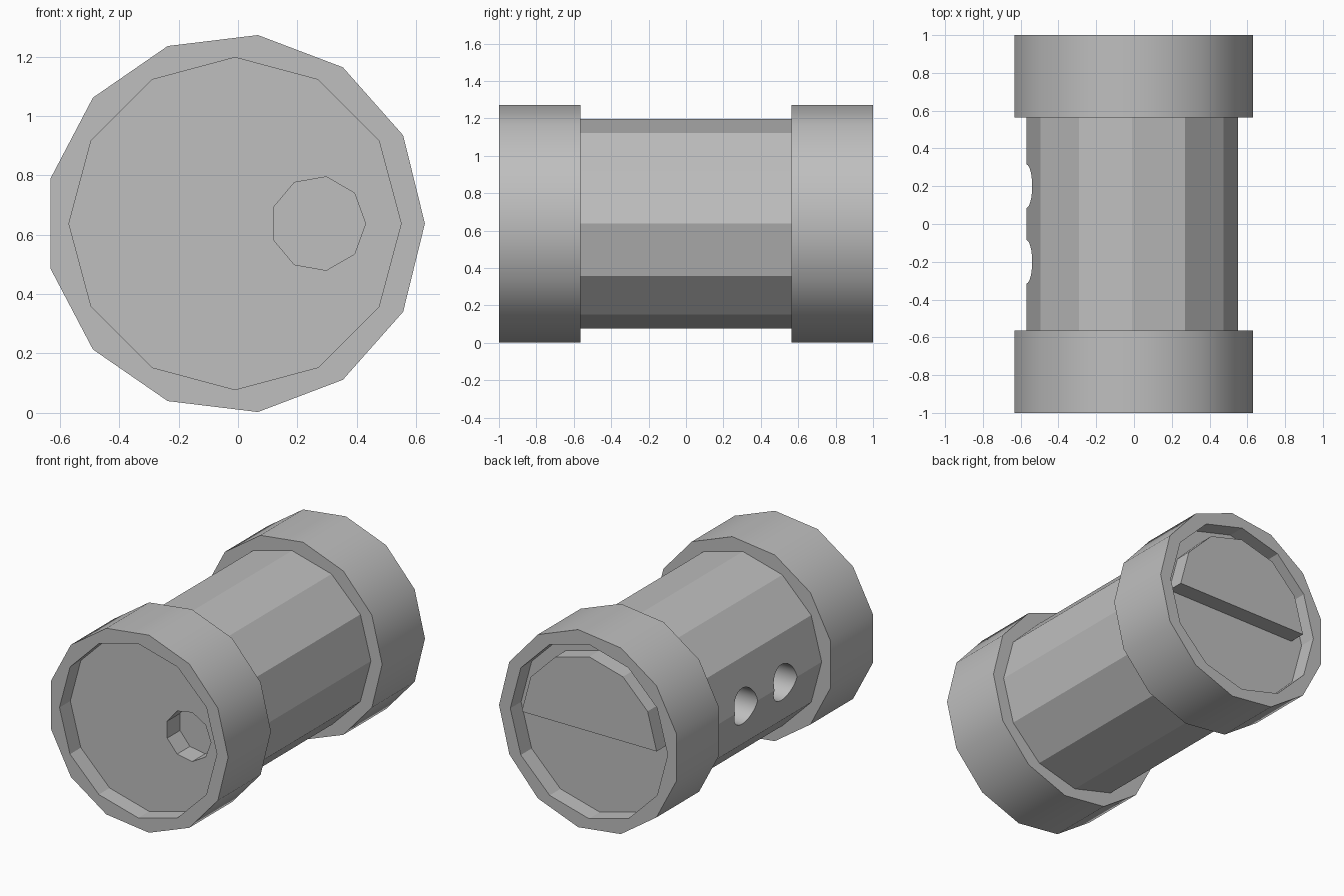
import bpy
import bmesh
from math import cos, sin, pi, radians
from mathutils import Vector

cube = bpy.data.objects.get("Cube")
if cube:
    bpy.data.objects.remove(cube, do_unlink=True)

CX, CZ = -0.01, 0.637      # axis of the canister
CAP_R, BODY_R = 0.64, 0.56
CAP_IN, RECESS = 0.565, 0.11

grey = bpy.data.materials.new("plain grey")
grey.use_nodes = True
grey.diffuse_color = (0.52, 0.52, 0.52, 1)
grey.node_tree.nodes["Principled BSDF"].inputs["Base Color"].default_value = grey.diffuse_color


def ring(sides, radius, u=CX, v=CZ, sweep=2 * pi):
    """Points of a regular polygon, or of an arc of one."""
    count = round(sides * sweep / (2 * pi))
    if sweep < 2 * pi:
        count += 1
    return [(u + radius * cos(2 * pi * i / sides),
             v + radius * sin(2 * pi * i / sides)) for i in range(count)]


def prism(name, points, start, end, axis="y"):
    """Extrude a polygon along y (points are x, z) or along x (points are y, z)."""
    bm = bmesh.new()
    place = (lambda u, v: (u, start, v)) if axis == "y" else (lambda u, v: (start, u, v))
    shift = Vector((0, end - start, 0) if axis == "y" else (end - start, 0, 0))
    face = bm.faces.new([bm.verts.new(place(u, v)) for u, v in points])
    out = bmesh.ops.extrude_face_region(bm, geom=[face], use_keep_orig=True)
    verts = [g for g in out["geom"] if isinstance(g, bmesh.types.BMVert)]
    bmesh.ops.translate(bm, verts=verts, vec=shift)
    bmesh.ops.recalc_face_normals(bm, faces=bm.faces)
    mesh = bpy.data.meshes.new(name)
    bm.to_mesh(mesh)
    bm.free()
    mesh.materials.append(grey)
    obj = bpy.data.objects.new(name, mesh)
    bpy.context.collection.objects.link(obj)
    return obj


def activate(obj):
    bpy.ops.object.select_all(action="DESELECT")
    obj.select_set(True)
    bpy.context.view_layer.objects.active = obj


def cut(obj, cutter):
    """Subtract the cutter from the object, then discard it."""
    cutter.hide_render = True
    mod = obj.modifiers.new("cut", "BOOLEAN")
    mod.operation = "DIFFERENCE"
    mod.solver = "EXACT"
    mod.object = cutter
    activate(obj)
    bpy.ops.object.modifier_apply(modifier=mod.name)
    bpy.data.objects.remove(cutter, do_unlink=True)


# Twelve-sided body with two round holes in one side
body = prism("body", ring(12, BODY_R), -0.7, 0.7)
for y in (-0.2, 0.2):
    cut(body, prism("side_hole_cutter", ring(32, 0.115, y, CZ), -0.8, -0.25, "x"))

# Thirteen-sided end caps, each with a twelve-sided recess
caps = []
for name, s in (("front_cap", -1), ("back_cap", 1)):
    cap = prism(name, ring(13, CAP_R), s * CAP_IN, s)
    cut(cap, prism("recess_cutter", ring(12, BODY_R), s * (1 - RECESS), s * 1.1))
    caps.append(cap)

# Off-centre nine-sided socket in the front cap
cut(caps[0], prism("socket_cutter", ring(9, 0.16, 0.27, CZ), -1.1, -0.76))

# Raised half disc in the upper half of the back recess
half_disc = prism("back_half_disc", ring(12, 0.48, sweep=pi), 0.87, 0.998)

for obj in [body, half_disc] + caps:
    activate(obj)
    bpy.ops.object.shade_smooth_by_angle(angle=radians(29))
